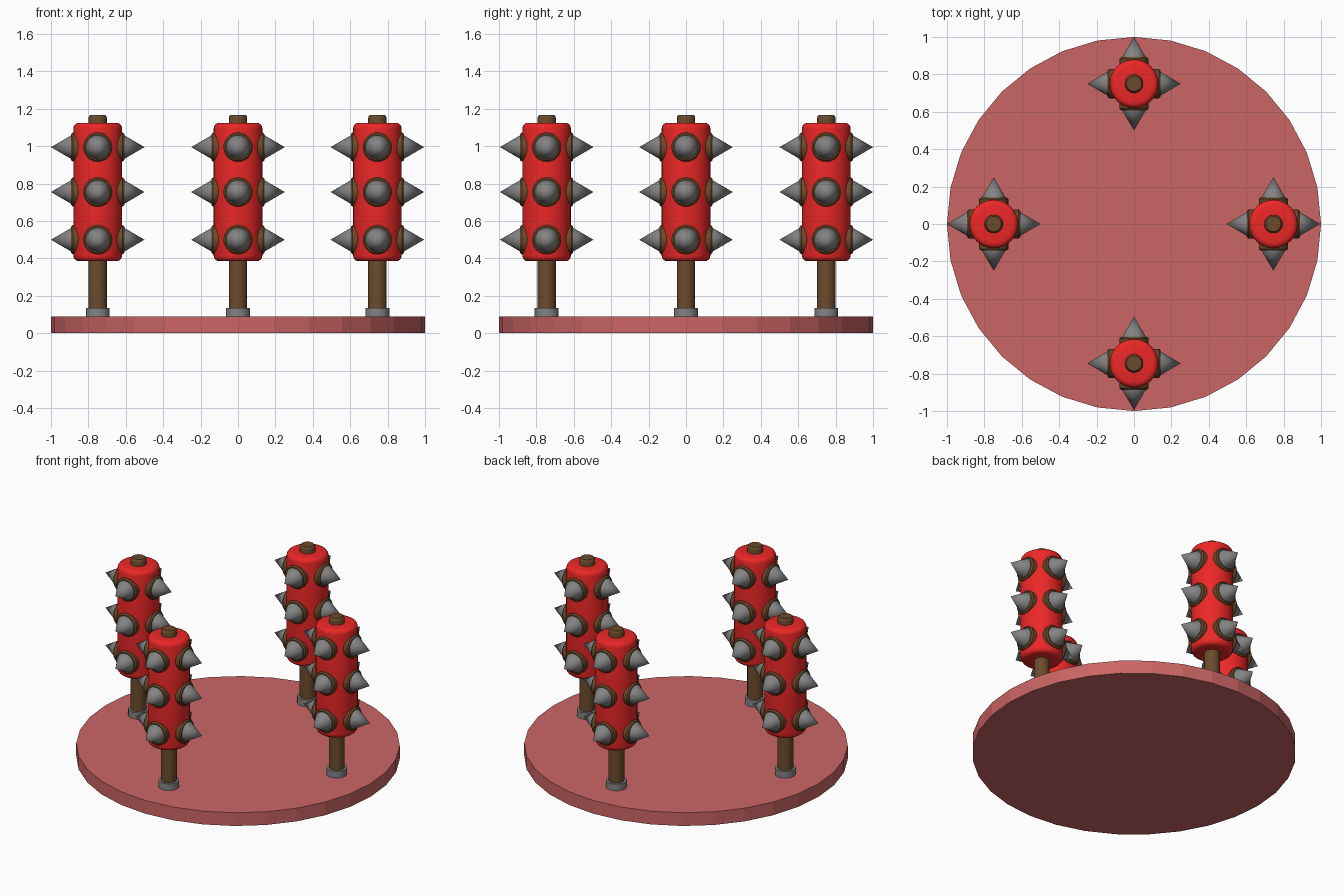
import bpy, bmesh
from math import pi, cos, sin, radians
from mathutils import Matrix

if "Cube" in bpy.data.objects:
    bpy.data.objects.remove(bpy.data.objects["Cube"])


def material(name, rgb):
    m = bpy.data.materials.new(name)
    m.diffuse_color = (*rgb, 1)
    m.use_nodes = True
    m.node_tree.nodes["Principled BSDF"].inputs["Base Color"].default_value = m.diffuse_color
    return m


red = material("red", (0.85, 0.02, 0.02))
brown = material("brown", (0.15, 0.07, 0.025))
pink = material("pink", (0.6, 0.13, 0.13))
grey = material("steel", (0.23, 0.23, 0.23))


def lathe(bm, profile, matrix=Matrix(), sides=32):
    """Spin a (radius, height) profile about z; ends are capped."""
    rings = []
    for r, h in profile:
        if r == 0:
            rings.append([bm.verts.new(matrix @ Matrix.Translation((0, 0, h)).translation)])
        else:
            rings.append([bm.verts.new(matrix @ Matrix.Translation(
                (r * cos(2 * pi * i / sides), r * sin(2 * pi * i / sides), h)).translation)
                for i in range(sides)])
    for a, b in zip(rings, rings[1:]):
        for i in range(sides):
            j = (i + 1) % sides
            if len(b) == 1:
                bm.faces.new((a[i], a[j], b[0]))
            else:
                bm.faces.new((a[i], a[j], b[j], b[i]))
    for ring, flip in ((rings[0], True), (rings[-1], False)):
        if len(ring) > 2:
            bm.faces.new(ring[::-1] if flip else ring)


def make_mesh(name, profile, mat, places=(Matrix(),), smooth=True):
    bm = bmesh.new()
    for m in places:
        lathe(bm, profile, m)
    me = bpy.data.meshes.new(name)
    bm.to_mesh(me)
    bm.free()
    me.materials.append(mat)
    if smooth:
        me.shade_smooth()
        me.set_sharp_from_angle(angle=radians(35))
    return me


def place(name, me, loc=(0, 0, 0)):
    ob = bpy.data.objects.new(name, me)
    ob.location = loc
    bpy.context.collection.objects.link(ob)


# Round base plate
place("base_plate", make_mesh("base_plate", [(1, 0), (1, 0.09)], pink, smooth=False))

# Outward-facing frames for the spikes: three rows of four
spots = [Matrix.Translation((0, 0, z)) @ Matrix.Rotation(k * pi / 2, 4, 'Z') @ Matrix.Rotation(pi / 2, 4, 'Y')
         for z in (0.50, 0.755, 0.995) for k in range(4)]

# Rounded padded roller profile
c = 0.03
low = [(0.13 - c + c * sin(t * pi / 8), 0.385 + c - c * cos(t * pi / 8)) for t in range(5)]
high = [(r, 1.51 - h) for r, h in reversed(low)]

parts = {
    "pole": make_mesh("pole", [(0.049, 0.085), (0.049, 1.15), (0.047, 1.16), (0.04, 1.168)], brown),
    "pole_collar": make_mesh("pole_collar", [(0.064, 0.085), (0.064, 0.135)], grey),
    "roller": make_mesh("roller", low + high, red),
    "spike_mounts": make_mesh("spike_mounts", [(0.078, 0.08), (0.078, 0.133), (0.07, 0.142)], brown, spots),
    "spikes": make_mesh("spikes", [(0.063, 0.13), (0.063, 0.142), (0, 0.25)], grey, spots),
}

# Four spiked posts around the plate
for k, (x, y) in enumerate(((0.745, 0), (0, 0.75), (-0.75, 0), (0, -0.745))):
    for name, me in parts.items():
        place(f"{name}_{k + 1}", me, (x, y, 0))
